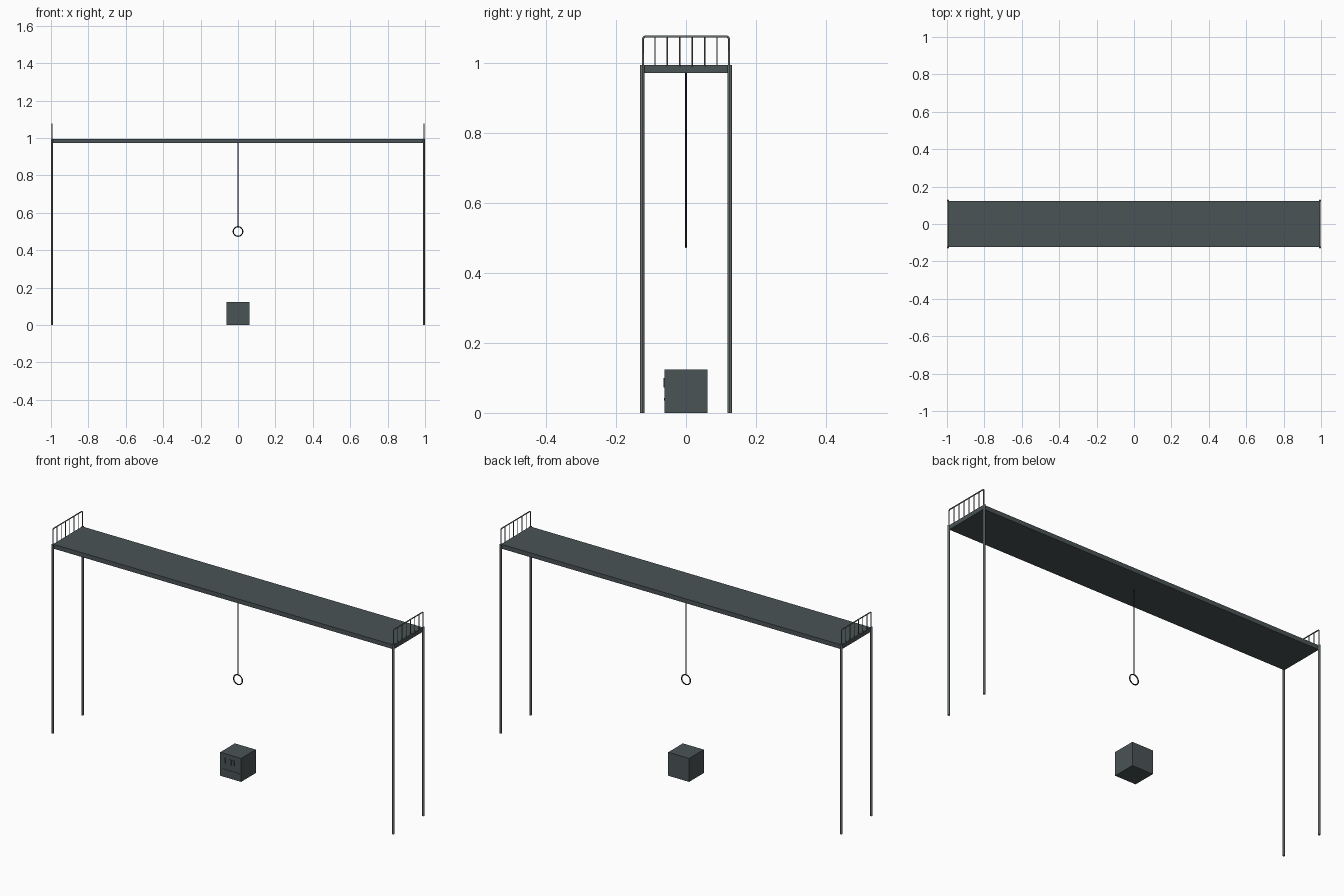
import bpy
from math import pi
from mathutils import Vector

old = bpy.data.objects.get("Cube")
if old:
    bpy.data.objects.remove(old, do_unlink=True)


def material(name, rgb):
    m = bpy.data.materials.new(name)
    m.use_nodes = True
    m.diffuse_color = (*rgb, 1)
    m.node_tree.nodes["Principled BSDF"].inputs["Base Color"].default_value = (*rgb, 1)
    return m


slate = material("slate_grey", (0.07, 0.087, 0.093))
pole_grey = material("pole_grey", (0.14, 0.165, 0.155))
rope_dark = material("dark_rope", (0.02, 0.021, 0.026))
ring_dark = material("dark_ring", (0.03, 0.025, 0.022))


def finish(name, mat, smooth=False):
    ob = bpy.context.object
    ob.name = name
    ob.data.materials.append(mat)
    if smooth:
        bpy.ops.object.shade_smooth_by_angle()
    return ob


def box(name, mat, low, high):
    low, high = Vector(low), Vector(high)
    bpy.ops.mesh.primitive_cube_add(size=1, location=(low + high) / 2)
    bpy.context.object.scale = high - low
    bpy.ops.object.transform_apply(location=False, rotation=False, scale=True)
    return finish(name, mat)


def rod(name, mat, x, y, z0, z1, radius, sides=12):
    bpy.ops.mesh.primitive_cylinder_add(
        vertices=sides, radius=radius, depth=z1 - z0, location=(x, y, (z0 + z1) / 2))
    return finish(name, mat, True)


# Long overhead deck
DECK = 0.995
END = 0.994
box("deck", slate, (-END, -0.122, 0.972), (END, 0.122, DECK))

# Legs and end railings, mirrored left and right
for side, x in (("right", -END), ("left", END)):
    for depth, y in (("front", -0.125), ("back", 0.125)):
        rod(f"{depth}_{side}_leg", pole_grey, x, y, 0, DECK, 0.006)

    # Railing frame: one bent tube with small rounded corners
    curve = bpy.data.curves.new(f"{side}_rail_frame", "CURVE")
    curve.dimensions = "3D"
    curve.bevel_depth = 0.003
    curve.bevel_resolution = 2
    spline = curve.splines.new("POLY")
    half = [(-0.123, DECK - 0.01), (-0.123, 1.070), (-0.121, 1.074), (-0.117, 1.076)]
    path = half + [(-y, z) for y, z in reversed(half)]
    spline.points.add(len(path) - 1)
    for p, (y, z) in zip(spline.points, path):
        p.co = (x, y, z, 1)
    curve.materials.append(pole_grey)
    frame = bpy.data.objects.new(f"{side}_rail_frame", curve)
    bpy.context.collection.objects.link(frame)

    # Thin balusters
    for i in range(6):
        y = (i - 2.5) * 0.0355
        rod(f"{side}_baluster_{i + 1}", pole_grey, x, y, DECK - 0.005, 1.076, 0.0018, 8)

# Hanging rope with a ring
rod("rope", rope_dark, 0, 0, 0.526, 0.975, 0.0025, 8)
bpy.ops.mesh.primitive_torus_add(
    major_radius=0.0255, minor_radius=0.003, major_segments=32, minor_segments=8,
    location=(0, 0, 0.5), rotation=(pi / 2, 0, 0))
finish("ring", ring_dark, True)

# Crate on the ground
box("crate", slate, (-0.061, -0.061, 0), (0.061, 0.061, 0.124))

# Raised details on the crate front
for i, x in enumerate((-0.035, 0.0, 0.016)):
    box(f"crate_front_bar_{i + 1}", slate,
        (x - 0.005, -0.065, 0.073), (x + 0.005, -0.06, 0.1))
box("crate_front_strip", slate, (-0.048, -0.063, 0.036), (0.048, -0.06, 0.042))
